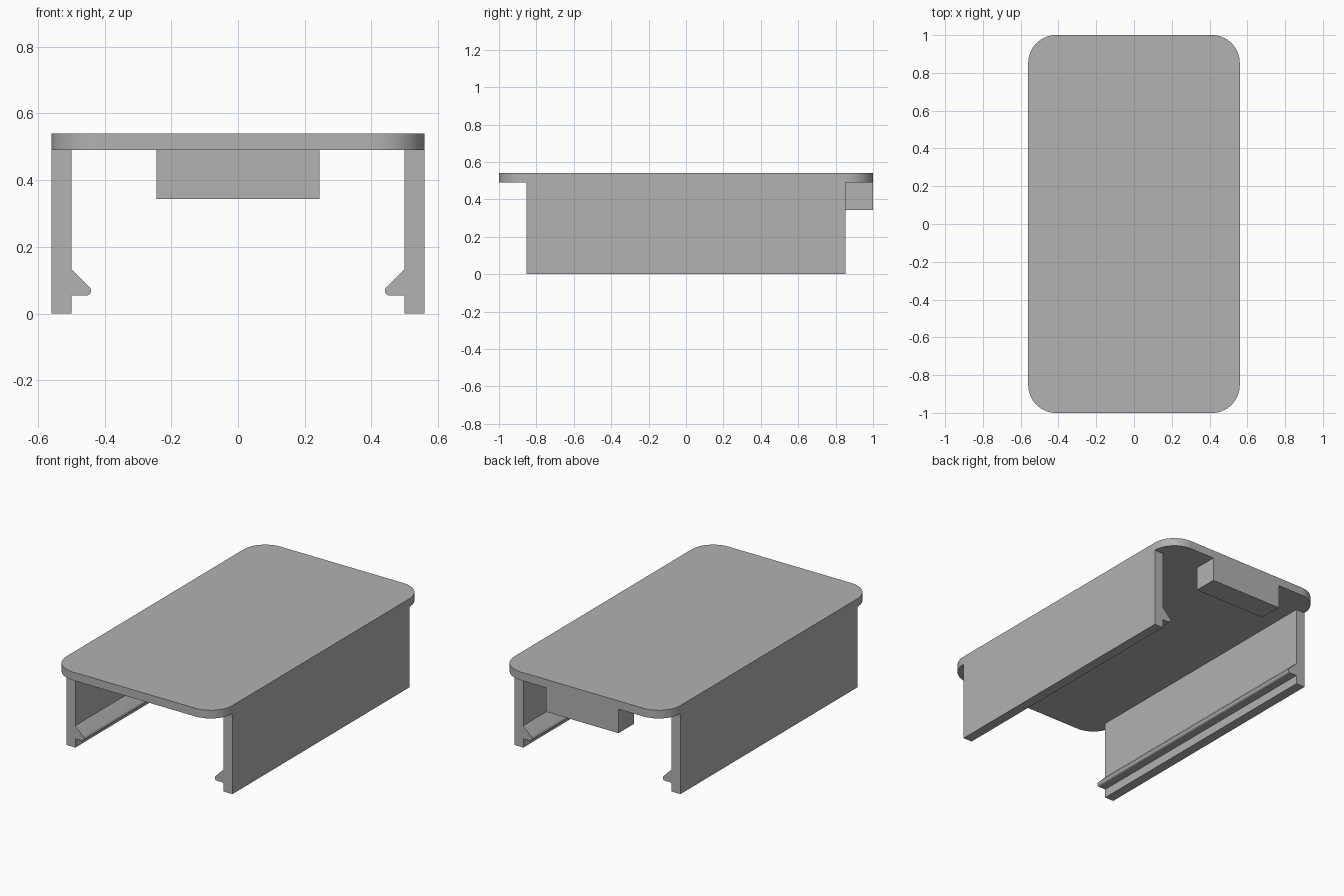
import bpy
import bmesh
from math import cos, sin, radians
from mathutils import Vector

cube = bpy.data.objects.get("Cube")
if cube:
    bpy.data.objects.remove(cube, do_unlink=True)

W, L, H = 0.56, 1.0, 0.54      # half width, half length, height
LID_Z = 0.49                   # underside of the lid
WALL_Y = 0.853                 # half length of the side walls
CORNER = 0.147

grey = bpy.data.materials.new("plain grey")
grey.use_nodes = True
colour = (0.445, 0.445, 0.445, 1)
grey.diffuse_color = colour
grey.node_tree.nodes["Principled BSDF"].inputs["Base Color"].default_value = colour


def arc(cx, cy, r, start, end, steps):
    """Points along a circular arc, angles in degrees."""
    angles = [radians(start + (end - start) * i / steps) for i in range(steps + 1)]
    return [(cx + r * cos(a), cy + r * sin(a)) for a in angles]


def extrude(name, points, direction):
    """Solid made by sweeping a flat outline along a direction."""
    bm = bmesh.new()
    face = bm.faces.new([bm.verts.new(p) for p in points])
    swept = bmesh.ops.extrude_face_region(bm, geom=[face])["geom"]
    bmesh.ops.translate(bm, vec=Vector(direction),
                        verts=[v for v in swept if isinstance(v, bmesh.types.BMVert)])
    bmesh.ops.recalc_face_normals(bm, faces=bm.faces)
    mesh = bpy.data.meshes.new(name)
    bm.to_mesh(mesh)
    bm.free()
    obj = bpy.data.objects.new(name, mesh)
    bpy.context.collection.objects.link(obj)
    mesh.materials.append(grey)
    bpy.ops.object.select_all(action='DESELECT')
    obj.select_set(True)
    bpy.context.view_layer.objects.active = obj
    bpy.ops.object.shade_smooth_by_angle(angle=radians(30))
    return obj


# Lid: rounded rectangle plate
outline = []
for i, (sx, sy) in enumerate([(1, 1), (-1, 1), (-1, -1), (1, -1)]):
    outline += arc(sx * (W - CORNER), sy * (L - CORNER), CORNER, 90 * i, 90 * i + 90, 16)
extrude("lid", [(x, y, LID_Z) for x, y in outline], (0, 0, H - LID_Z))

# Side walls: each with a rounded snap ridge on the inside near the bottom
tip = arc(0.455, 0.068, 0.0145, 270, 135, 10)
profile = [(W, 0), (0.5, 0), (0.5, 0.0535)] + tip + [(0.5, 0.1335), (0.5, LID_Z), (W, LID_Z)]
for name, side in (("left_wall", 1), ("right_wall", -1)):
    extrude(name, [(side * x, -WALL_Y, z) for x, z in profile], (0, 2 * WALL_Y, 0))

# Block under the back edge of the lid
B = 0.245
extrude("back_block", [(-B, WALL_Y, 0.343), (B, WALL_Y, 0.343),
                       (B, WALL_Y, LID_Z), (-B, WALL_Y, LID_Z)], (0, L - WALL_Y, 0))
